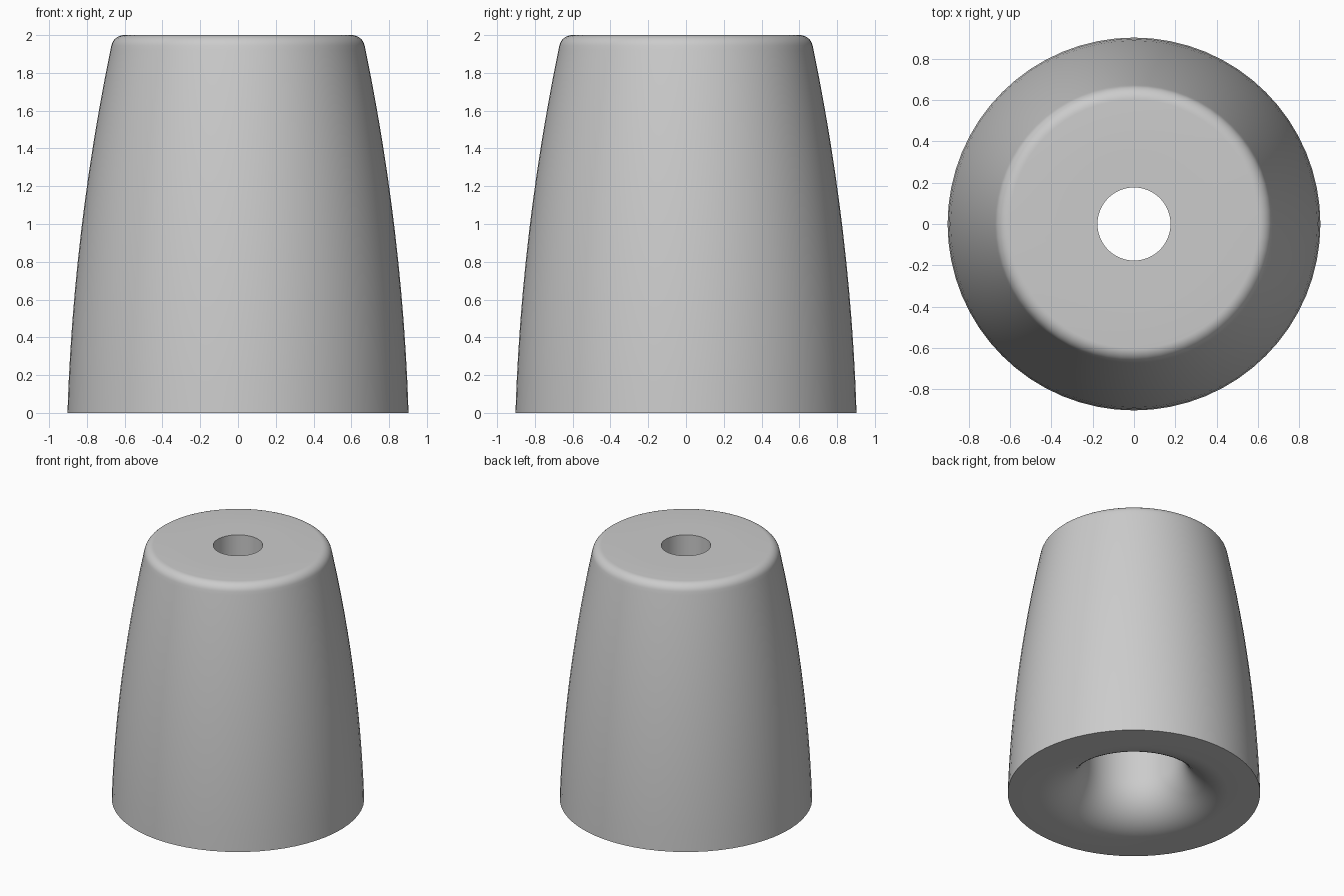
import bpy
import bmesh
import math

cube = bpy.data.objects.get("Cube")
if cube:
    bpy.data.objects.remove(cube, do_unlink=True)

SEGMENTS = 64
BORE = 0.355
HOLE = 0.177

grey = bpy.data.materials.new("neutral_grey")
grey.use_nodes = True
colour = (0.6, 0.6, 0.6, 1)
grey.diffuse_color = colour
grey.node_tree.nodes["Principled BSDF"].inputs["Base Color"].default_value = colour


def arc(cr, cz, radius, start, end, steps):
    """Points on an arc in the radius/height plane, angles in degrees."""
    angles = [math.radians(start + (end - start) * i / steps) for i in range(steps + 1)]
    return [(cr + radius * math.cos(a), cz + radius * math.sin(a)) for a in angles]


def lathe(name, profile):
    """Spin a closed radius/height profile around the z axis."""
    bm = bmesh.new()
    verts = [bm.verts.new((r, 0, z)) for r, z in profile]
    edges = [bm.edges.new((v, verts[i - 1])) for i, v in enumerate(verts)]
    bmesh.ops.spin(bm, geom=verts + edges, cent=(0, 0, 0), axis=(0, 0, 1),
                   angle=math.tau, steps=SEGMENTS, use_duplicate=False)
    bmesh.ops.remove_doubles(bm, verts=bm.verts[:], dist=0.0001)
    bmesh.ops.recalc_face_normals(bm, faces=bm.faces[:])
    mesh = bpy.data.meshes.new(name)
    bm.to_mesh(mesh)
    bm.free()
    mesh.materials.append(grey)
    obj = bpy.data.objects.new(name, mesh)
    bpy.context.collection.objects.link(obj)
    bpy.ops.object.select_all(action="DESELECT")
    obj.select_set(True)
    bpy.context.view_layer.objects.active = obj
    bpy.ops.object.shade_smooth_by_angle(angle=math.radians(30))
    return obj


# Bulging tapered wall, rounded top rim, straight bore with a flared mouth
heights = [1.92 * i / 12 for i in range(13)]
wall = [(0.903 - 0.032 * z - 0.045 * z * z, z) for z in heights]
rim = arc(0.602, 1.93, 0.07, 12, 90, 8)
bore_top = [(BORE, 2)]
mouth = arc(0.68, 0.325, 0.68 - BORE, 180, 270, 14)
lathe("tapered_body", wall + rim + bore_top + mouth)

# Flush insert in the top with the narrow through hole
lathe("top_insert", [(HOLE, 1.6), (BORE, 1.6), (BORE, 2), (HOLE, 2)])
